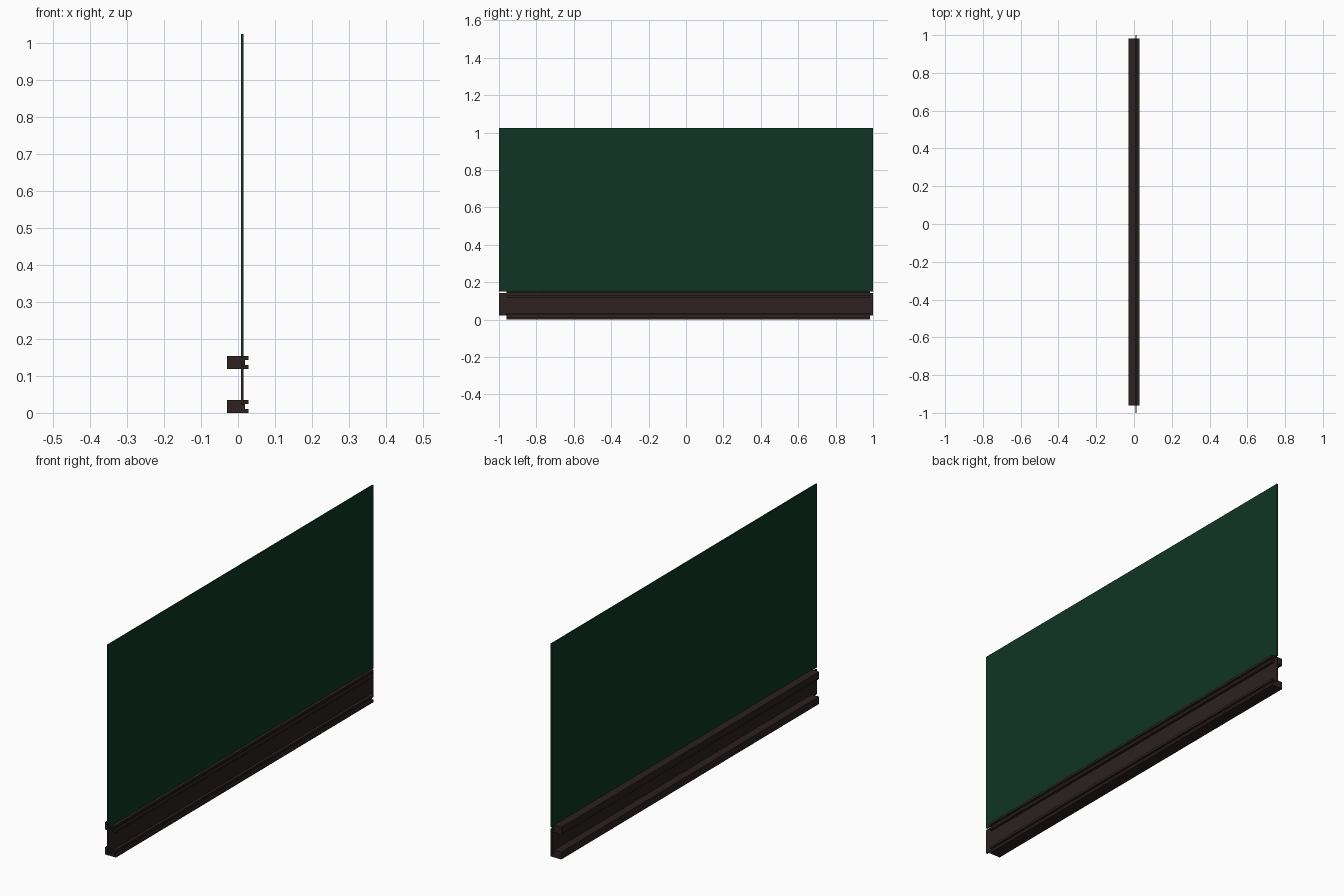
import bpy, bmesh

if "Cube" in bpy.data.objects:
    bpy.data.objects.remove(bpy.data.objects["Cube"])


def material(name, rgb):
    m = bpy.data.materials.new(name)
    m.diffuse_color = (*rgb, 1.0)
    m.use_nodes = True
    m.node_tree.nodes["Principled BSDF"].inputs["Base Color"].default_value = m.diffuse_color
    return m


GREEN = material("dark green", (0.0045, 0.036, 0.018))
BROWN = material("dark brown", (0.025, 0.0150, 0.0145))


def extrude_profile(name, profile, y0, y1, mat):
    """Extrude a closed (x, z) outline along y."""
    bm = bmesh.new()
    face = bm.faces.new([bm.verts.new((x, y0, z)) for x, z in profile])
    res = bmesh.ops.extrude_face_region(bm, geom=[face])
    verts = [v for v in res["geom"] if isinstance(v, bmesh.types.BMVert)]
    bmesh.ops.translate(bm, verts=verts, vec=(0, y1 - y0, 0))
    bmesh.ops.recalc_face_normals(bm, faces=bm.faces)
    mesh = bpy.data.meshes.new(name)
    bm.to_mesh(mesh)
    bm.free()
    mesh.materials.append(mat)
    ob = bpy.data.objects.new(name, mesh)
    bpy.context.collection.objects.link(ob)
    return ob


def sheet(name, z0, z1, mat):
    x0, x1 = 0.008, 0.0145
    return extrude_profile(name, [(x0, z0), (x1, z0), (x1, z1), (x0, z1)], -1, 1, mat)


# Thin upright sheets
sheet("upper_panel", 0.149, 1.025, GREEN)
sheet("lower_board", 0.022, 0.141, BROWN)

# Two rails with a groove along the +x side
rail = [(-0.03, 0), (0.028, 0), (0.028, 0.011), (0.019, 0.011),
        (0.019, 0.024), (0.028, 0.024), (0.028, 0.035), (-0.03, 0.035)]
for name, z in (("bottom_rail", 0.0), ("top_rail", 0.119)):
    extrude_profile(name, [(x, z + h) for x, h in rail], -0.96, 0.983, BROWN)
